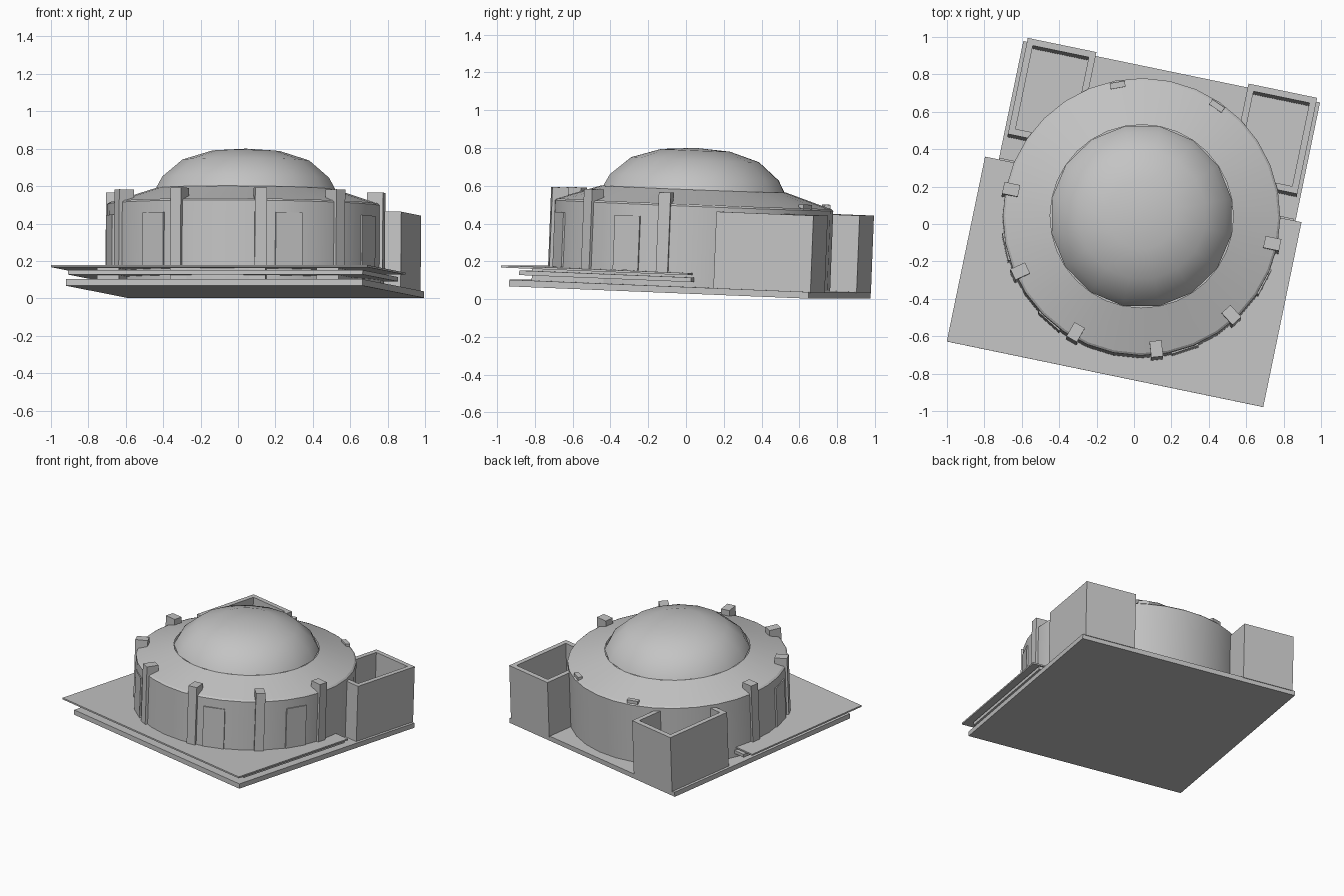
import bpy
import math
from mathutils import Matrix, Vector

cube = bpy.data.objects.get("Cube")
if cube:
    bpy.data.objects.remove(cube, do_unlink=True)

# Single stone colour
stone = bpy.data.materials.new("grey stone")
stone.use_nodes = True
stone.diffuse_color = (0.55, 0.55, 0.55, 1)
bsdf = stone.node_tree.nodes["Principled BSDF"]
bsdf.inputs["Base Color"].default_value = stone.diffuse_color
bsdf.inputs["Roughness"].default_value = 0.8

# Whole building is turned and leans back slightly
PLACE = (Matrix.Translation((0.037, 0.02, 0.035))
         @ Matrix.Rotation(math.radians(-11.7), 4, 'Z')
         @ Matrix.Rotation(math.radians(-2.3), 4, 'X'))


def add_mesh(name, verts, faces, smooth=False):
    mesh = bpy.data.meshes.new(name)
    mesh.from_pydata([PLACE @ Vector(v) for v in verts], [], faces)
    mesh.materials.append(stone)
    obj = bpy.data.objects.new(name, mesh)
    bpy.context.collection.objects.link(obj)
    if smooth:
        bpy.ops.object.select_all(action='DESELECT')
        obj.select_set(True)
        bpy.context.view_layer.objects.active = obj
        bpy.ops.object.shade_smooth_by_angle(angle=math.radians(25))
    return obj


def box(name, x, y, z, turn=0.0):
    """Box from (min, max) ranges, spun about the building's axis."""
    spin = Matrix.Rotation(turn, 4, 'Z')
    verts = [spin @ Vector((a, b, c)) for a in x for b in y for c in z]
    faces = [(0, 1, 3, 2), (4, 6, 7, 5), (0, 4, 5, 1),
             (2, 3, 7, 6), (0, 2, 6, 4), (1, 5, 7, 3)]
    return add_mesh(name, verts, faces)


def lathe(name, profile, sides):
    """Revolve (radius, height) points; radius 0 closes to a point."""
    verts, rings, faces = [], [], []
    for r, z in profile:
        n = sides if r else 1
        rings.append([len(verts) + i % n for i in range(sides)])
        for i in range(n):
            a = math.tau * i / sides
            verts.append((r * math.cos(a), r * math.sin(a), z))
    for low, high in zip(rings, rings[1:]):
        for i in range(sides):
            j = (i + 1) % sides
            face = [low[i], low[j], high[j], high[i]]
            faces.append(list(dict.fromkeys(face)))
    return add_mesh(name, verts, faces, smooth=True)


# Square base and raised front deck
box("base_slab", (-0.81, 0.81), (-0.81, 0.81), (0, 0.035))
box("deck_top", (-0.885, 0.843), (-0.85, 0.16), (0.098, 0.109))
box("deck_frame", (-0.81, 0.80), (-0.76, 0.17), (0.062, 0.086))
for x in (-0.6, -0.2, 0.2, 0.6):
    box("deck_joist", (x - 0.06, x + 0.06), (-0.72, 0.12), (0.03, 0.1))

# Round hall, sloping roof and dome
lathe("round_wall", [(0.742, 0.03), (0.742, 0.462), (0.73, 0.472)], 32)
lathe("sloping_roof", [(0.735, 0.468), (0.49, 0.548)], 32)
lathe("dome", [(0.49, 0.545), (0.455, 0.61), (0.345, 0.703),
               (0.185, 0.753), (0, 0.766)], 16)

# Pillars around the front half, low tabs at the back
for k in range(6):
    box("pillar", (0.67, 0.756), (-0.032, 0.032), (0.1, 0.53),
        math.pi + k * math.pi / 5)
for angle in (67.5, 112):
    box("roof_tab", (0.70, 0.732), (-0.04, 0.04), (0.45, 0.492),
        math.radians(angle))

# Door panels, nearly flush with the wall
for angle in (204, 240, 300, 344):
    box("door_panel", (0.735, 0.746), (-0.075, 0.075), (0.11, 0.40),
        math.radians(angle))

# Open-topped corner enclosures at the back
T = 0.035
for s in (-1, 1):
    def wall(name, near, far, y):
        box(name, tuple(sorted((s * near, s * far))), y, (0.03, 0.44))
    wall("enclosure_outer_wall", 0.79 - T, 0.79, (0.29, 0.815))
    wall("enclosure_back_wall", 0.415, 0.79 - T, (0.815 - T, 0.815))
    wall("enclosure_inner_wall", 0.415, 0.415 + T, (0.58, 0.815 - T))
    wall("enclosure_front_wall", 0.65, 0.79 - T, (0.29, 0.29 + T))
